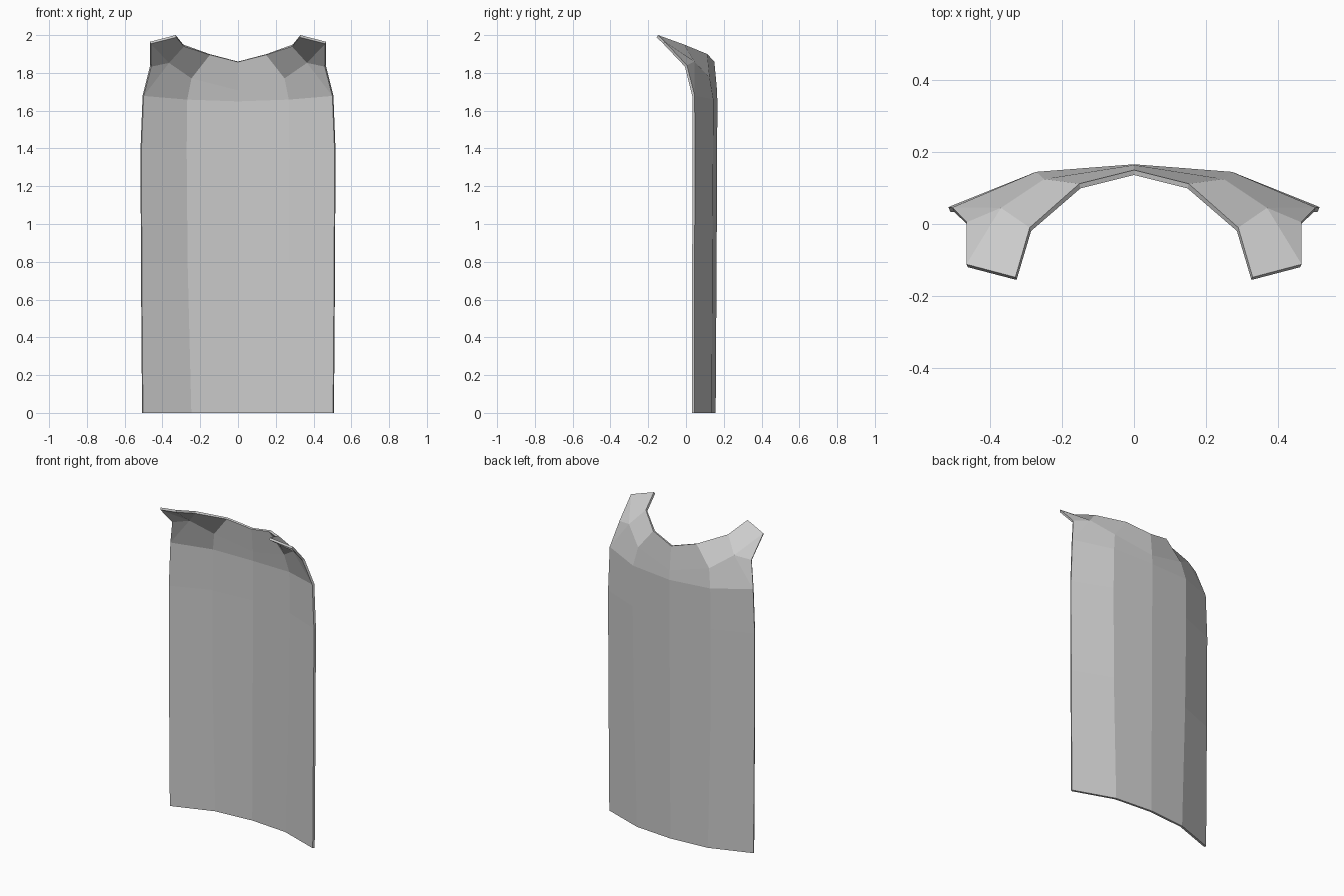
import bpy

cube = bpy.data.objects.get("Cube")
if cube:
    bpy.data.objects.remove(cube, do_unlink=True)

# Plain grey cloth
cloth = bpy.data.materials.new("grey_cloth")
cloth.use_nodes = True
grey = (0.6, 0.6, 0.6, 1)
cloth.diffuse_color = grey
bsdf = next(n for n in cloth.node_tree.nodes if n.type == 'BSDF_PRINCIPLED')
bsdf.inputs["Base Color"].default_value = grey

# Left half of the hanging back: centre, fold and side edge at each height
rows = [
    [(0, .157, 0), (.25, .137, 0), (.508, .046, 0)],
    [(0, .162, .8), (.27, .14, .8), (.514, .046, .8)],
    [(0, .165, 1.4), (.275, .144, 1.4), (.516, .047, 1.4)],
    [(0, .166, 1.65), (.272, .145, 1.66), (.505, .046, 1.68)],
]
verts = [p for row in rows for p in row]
faces = []
for r in range(len(rows) - 1):
    for c in range(2):
        a = r * 3 + c
        faces.append((a, a + 3, a + 4, a + 1))

# Yoke and shoulder flap curving forward around the neck
yoke = {
    "neck_back": (0, .15, 1.86),
    "neck_side": (.152, .112, 1.90),
    "neck_front": (.29, -.01, 1.95),
    "tip_inner": (.33, -.148, 2.0),
    "tip_outer": (.466, -.112, 1.965),
    "arm": (.465, .005, 1.84),
    "blade": (.25, .125, 1.775),
    "shoulder": (.37, .045, 1.86),
    "nape": (0, .164, 1.71),
}
ids = {"centre": 9, "fold": 10, "edge": 11}
for name, point in yoke.items():
    ids[name] = len(verts)
    verts.append(point)
for loop in ("centre nape blade fold",
             "nape neck_back neck_side blade",
             "fold blade shoulder edge",
             "edge shoulder arm",
             "blade neck_side neck_front shoulder",
             "shoulder neck_front tip_inner tip_outer",
             "shoulder tip_outer arm"):
    faces.append([ids[n] for n in loop.split()])

mesh = bpy.data.meshes.new("cape")
mesh.from_pydata(verts, [], faces)
mesh.materials.append(cloth)
cape = bpy.data.objects.new("cape", mesh)
bpy.context.scene.collection.objects.link(cape)

# Mirror to the right half, then give the cloth thickness inward
mirror = cape.modifiers.new("mirror", 'MIRROR')
mirror.use_clip = True
thick = cape.modifiers.new("thickness", 'SOLIDIFY')
thick.thickness = 0.014
thick.offset = -1
